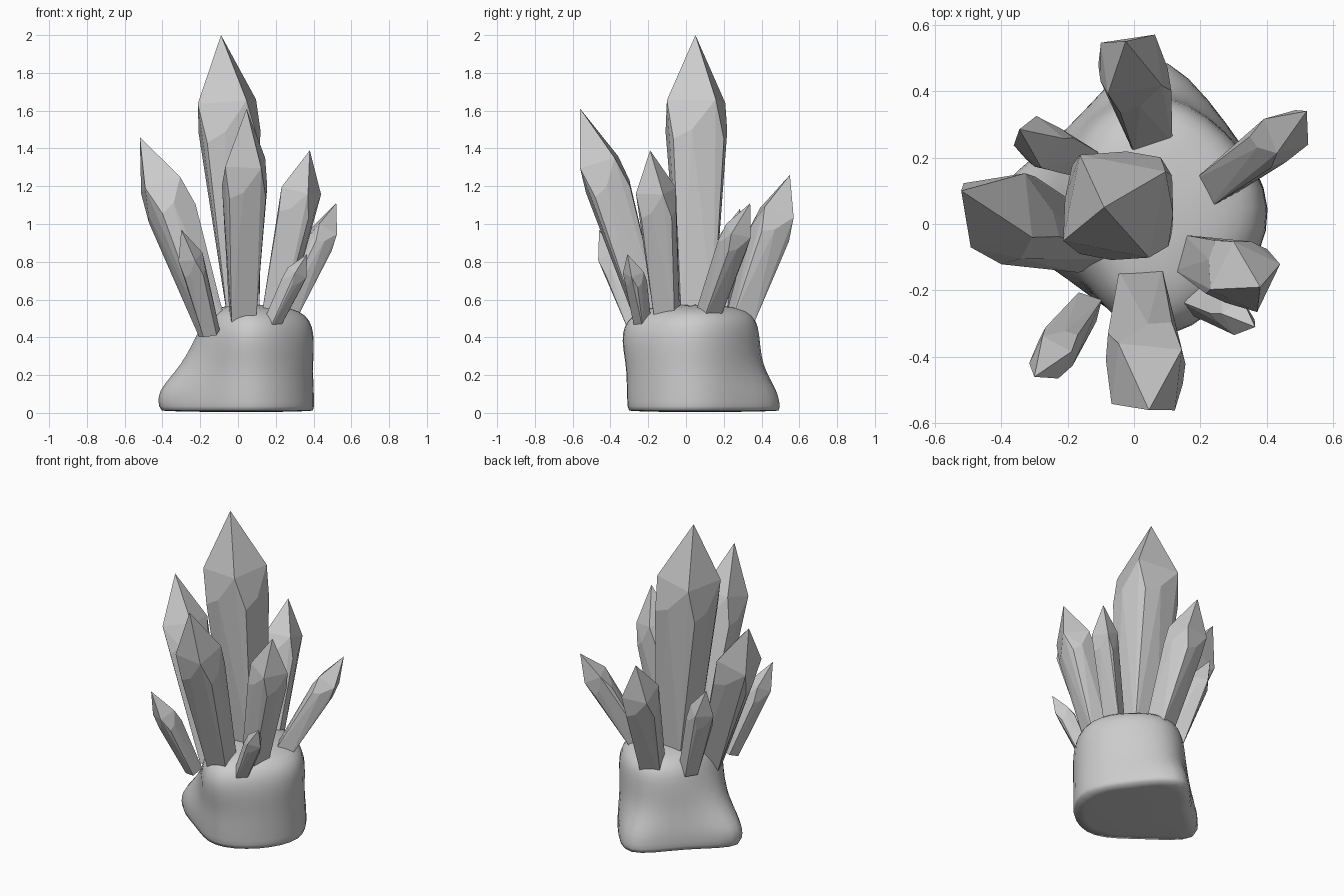
import bpy, bmesh
from math import cos, sin, pi, radians
from mathutils import Vector

if "Cube" in bpy.data.objects:
    bpy.data.objects.remove(bpy.data.objects["Cube"])


def finish(bm, name, smooth=False):
    bmesh.ops.recalc_face_normals(bm, faces=bm.faces)
    me = bpy.data.meshes.new(name)
    for f in bm.faces:
        f.smooth = smooth
    bm.to_mesh(me)
    bm.free()
    ob = bpy.data.objects.new(name, me)
    bpy.context.collection.objects.link(ob)
    return ob


def crystal(name, base, shoulder, tip, r0, r1, spin=0, outward=None):
    """Square shaft flaring to a twisted, chamfered shoulder, then a four-sided point."""
    base, shoulder, tip = Vector(base), Vector(shoulder), Vector(tip)
    axis = (shoulder - base).normalized()
    out = Vector(outward or (shoulder.x, shoulder.y, 0))
    u = (out - axis * out.dot(axis)).normalized()
    v = axis.cross(u)
    upper = shoulder.lerp(tip, 0.31)

    def ray(deg):
        return u * cos(radians(deg)) + v * sin(radians(deg))

    bm = bmesh.new()
    bm.verts.new(tip)
    for k in range(4):
        a = spin + 90 * k
        bm.verts.new(base + ray(a + 45) * r0 * 1.414)
        bm.verts.new(shoulder + ray(a - 8) * r1)
        bm.verts.new(upper + ray(a + 34) * r1 * 1.13)
        bm.verts.new(shoulder - axis * r1 * 0.3 + ray(a + 50) * r1 * 1.15)
    bmesh.ops.convex_hull(bm, input=bm.verts)
    bmesh.ops.dissolve_limit(bm, angle_limit=radians(6), verts=bm.verts, edges=bm.edges)
    return finish(bm, name)


# Crystals: base centre, shoulder centre, tip, base half-width, shoulder half-width, spin
crystal("main_crystal", (0.03, 0.06, 0.5), (-0.045, 0.055, 1.49), (-0.09, 0.05, 2.0), 0.085, 0.165, 0, (1, 0, 0))
crystal("front_crystal", (0.025, -0.2, 0.5), (0.035, -0.415, 1.2), (0.045, -0.56, 1.61), 0.065, 0.12)
crystal("left_crystal", (-0.13, -0.07, 0.42), (-0.36, 0.015, 1.09), (-0.52, 0.1, 1.46), 0.06, 0.123, 20)
crystal("back_crystal", (0.04, 0.28, 0.48), (0.0, 0.45, 0.97), (-0.025, 0.55, 1.26), 0.06, 0.103, 20)
crystal("back_right_crystal", (0.24, 0.11, 0.5), (0.43, 0.25, 0.9), (0.52, 0.34, 1.11), 0.048, 0.07)
crystal("right_crystal", (0.19, -0.1, 0.5), (0.315, -0.145, 1.08), (0.38, -0.19, 1.39), 0.055, 0.1, 10)
crystal("small_right_crystal", (0.165, -0.225, 0.44), (0.29, -0.265, 0.7), (0.365, -0.31, 0.84), 0.032, 0.05)
crystal("small_front_left_crystal", (-0.14, -0.25, 0.42), (-0.23, -0.375, 0.76), (-0.3, -0.46, 0.97), 0.037, 0.062, 15)
crystal("small_back_left_crystal", (-0.15, 0.19, 0.47), (-0.26, 0.23, 0.85), (-0.345, 0.285, 1.08), 0.042, 0.07, 15)

# Rock base: radii in eight directions (E, NE, N, NW, W, SW, S, SE) at each height
rings = [
    (0.01, (.40, .34, .54, .30, .55, .30, .40, .38)),
    (0.11, (.40, .34, .53, .30, .59, .30, .41, .38)),
    (0.25, (.39, .33, .39, .32, .38, .29, .41, .38)),
    (0.43, (.41, .34, .38, .32, .26, .29, .47, .38)),
    (0.55, (.35, .31, .34, .27, .18, .23, .37, .31)),
]
cx, cy = 0.04, 0.05
bm = bmesh.new()
loops = []
for z, radii in rings:
    loops.append([bm.verts.new((cx + 1.03 * r * cos(i * pi / 4), cy + 1.03 * r * sin(i * pi / 4), z))
                  for i, r in enumerate(radii)])
bottom = bm.verts.new((cx, cy, 0.0))
top = bm.verts.new((cx, cy, 0.59))
crease = bm.edges.layers.float.new("crease_edge")
for i in range(8):
    j = (i + 1) % 8
    for lo, hi in zip(loops, loops[1:]):
        bm.faces.new((lo[i], lo[j], hi[j], hi[i]))
    bm.faces.new((bottom, loops[0][j], loops[0][i]))
    bm.faces.new((top, loops[-1][i], loops[-1][j]))
    bm.edges.get((loops[0][i], loops[0][j]))[crease] = 0.6
rock = finish(bm, "rock_base", smooth=True)
sub = rock.modifiers.new("rounding", 'SUBSURF')
sub.levels = sub.render_levels = 2
